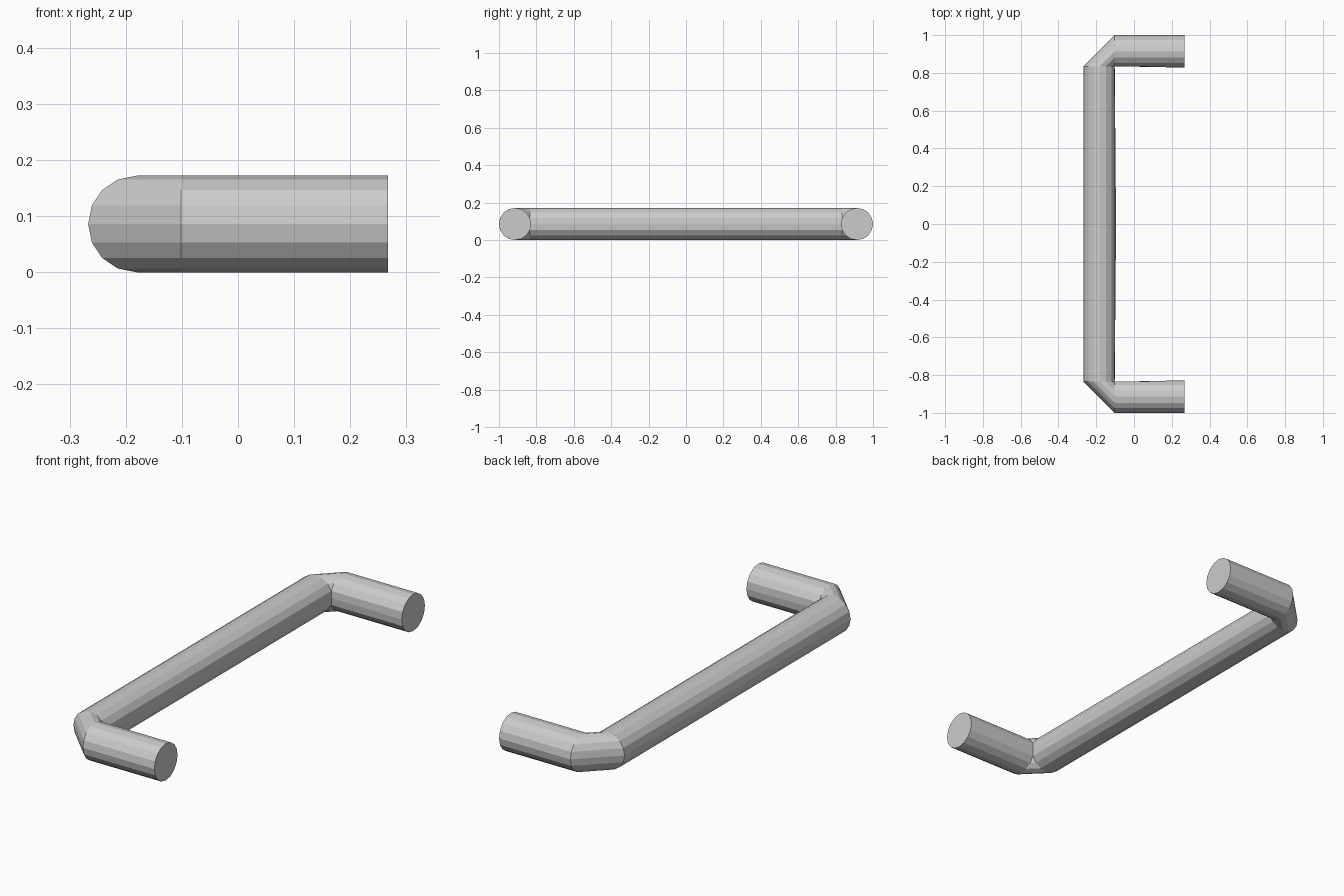
import bpy, bmesh
from math import cos, sin, pi

if "Cube" in bpy.data.objects:
    bpy.data.objects.remove(bpy.data.objects["Cube"])

SIDES, R = 16, 0.086
GRIP_X, LEG_Y = -0.181, 0.914      # centre lines of grip and legs
IN_X, IN_Y = -0.102, 0.835         # pinched inner corner of the elbow
END_X = 0.267

bm = bmesh.new()


def ring(place):
    """Ring of verts; place(d) maps outward offset d to (x, y)."""
    verts = []
    for i in range(SIDES):
        a = 2 * pi * i / SIDES
        x, y = place(R * cos(a))
        verts.append(bm.verts.new((x, y, R + R * sin(a))))
    return verts


# half of the handle: grip middle, grip end, leg start, leg end
rings = [
    ring(lambda d: (GRIP_X - d, 0)),
    ring(lambda d: (min(GRIP_X - d, IN_X), IN_Y)),
    ring(lambda d: (IN_X, max(LEG_Y + d, IN_Y))),
    ring(lambda d: (END_X, LEG_Y + d)),
]
for a, b in zip(rings, rings[1:]):
    for i in range(SIDES):
        j = (i + 1) % SIDES
        bm.faces.new((a[i], a[j], b[j], b[i]))
bm.faces.new(rings[-1])            # flat mounting end

bmesh.ops.remove_doubles(bm, verts=bm.verts, dist=0.0005)
bmesh.ops.recalc_face_normals(bm, faces=bm.faces)

mesh = bpy.data.meshes.new("pull_handle")
bm.to_mesh(mesh)
bm.free()
handle = bpy.data.objects.new("pull_handle", mesh)
bpy.context.collection.objects.link(handle)

# mirror the half across the middle of the grip
mirror = handle.modifiers.new("mirror", 'MIRROR')
mirror.use_axis = (False, True, False)
mirror.use_clip = True
